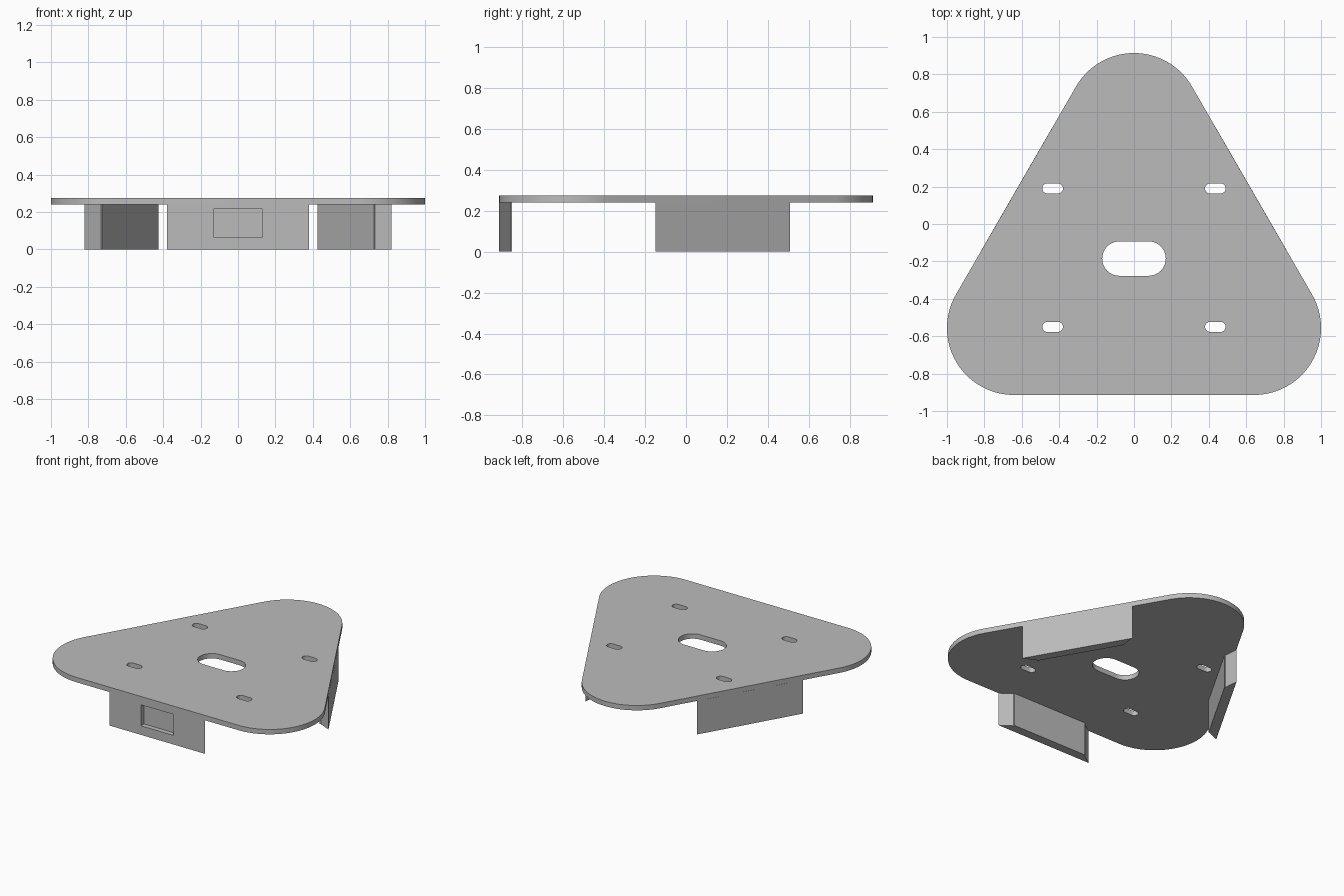
import bpy
import bmesh
from math import pi, cos, sin, radians
from mathutils import Matrix, Vector

default = bpy.data.objects.get("Cube")
if default:
    bpy.data.objects.remove(default, do_unlink=True)

# Proportions
CORNER_R = 0.358
HALF_SIDE = 1 - CORNER_R
BASE_Y = -0.914 + CORNER_R
CENTRE = Vector((0, -0.185, 0))
PLATE_Z, TOP_Z = 0.24, 0.275

grey = bpy.data.materials.new("plain grey")
grey.use_nodes = True
grey.diffuse_color = (0.5, 0.5, 0.5, 1)
grey.node_tree.nodes["Principled BSDF"].inputs["Base Color"].default_value = (0.5, 0.5, 0.5, 1)


def arc(cx, cy, r, start, end, steps):
    """Points along an arc, angles in degrees."""
    return [(cx + r * cos(radians(start + (end - start) * i / steps)),
             cy + r * sin(radians(start + (end - start) * i / steps)))
            for i in range(steps + 1)]


def slot(cx, cy, half, r, steps):
    """Outline of a round-ended slot lying along x."""
    return arc(cx + half, cy, r, -90, 90, steps) + arc(cx - half, cy, r, 90, 270, steps)


def prism(name, loops, z0, z1):
    """Fill an outline, leaving the inner loops as holes, and extrude it."""
    bm = bmesh.new()
    for loop in loops:
        verts = [bm.verts.new((x, y, z0)) for x, y in loop]
        for a, b in zip(verts, verts[1:] + verts[:1]):
            bm.edges.new((a, b))
    bmesh.ops.triangle_fill(bm, edges=bm.edges[:], use_beauty=True)
    out = bmesh.ops.extrude_face_region(bm, geom=bm.faces[:])
    top = [g for g in out["geom"] if isinstance(g, bmesh.types.BMVert)]
    bmesh.ops.translate(bm, verts=top, vec=(0, 0, z1 - z0))
    bmesh.ops.recalc_face_normals(bm, faces=bm.faces[:])
    mesh = bpy.data.meshes.new(name)
    bm.to_mesh(mesh)
    bm.free()
    mesh.materials.append(grey)
    obj = bpy.data.objects.new(name, mesh)
    bpy.context.collection.objects.link(obj)
    return obj


# Rounded triangular plate with a cable slot and four screw slots
outline = (arc(HALF_SIDE, BASE_Y, CORNER_R, -90, 30, 32)
           + arc(0, -BASE_Y, CORNER_R, 30, 150, 32)
           + arc(-HALF_SIDE, BASE_Y, CORNER_R, 150, 270, 32))
holes = [slot(0, CENTRE.y, 0.078, 0.092, 20)]
holes += [slot(x, y, 0.028, 0.027, 12) for x in (-0.435, 0.435) for y in (-0.55, 0.19)]
plate = prism("plate", [outline] + holes, PLATE_Z, TOP_Z)

# Bevelled tabs hanging below each straight edge
half_tab = [(0.38, -0.914), (0.30, -0.857), (0.30, -0.85)]
tab_outline = half_tab + [(-x, y) for x, y in reversed(half_tab)]
tabs = []
for name, turn in (("front_tab", 0), ("left_tab", 120), ("right_tab", 240)):
    tab = prism(name, [tab_outline], 0, PLATE_Z)
    tab.data.transform(Matrix.Translation(CENTRE)
                       @ Matrix.Rotation(radians(turn), 4, "Z")
                       @ Matrix.Translation(-CENTRE))
    tabs.append(tab)

# Shallow rectangular pocket in the front tab
pocket = prism("pocket_cutter", [[(-0.13, -1), (0.13, -1), (0.13, -0.879), (-0.13, -0.879)]],
               0.065, 0.215)
pocket.hide_render = True
cut = tabs[0].modifiers.new("pocket", "BOOLEAN")
cut.operation = "DIFFERENCE"
cut.solver = "EXACT"
cut.object = pocket
bpy.context.view_layer.objects.active = tabs[0]
bpy.ops.object.modifier_apply(modifier=cut.name)
bpy.data.objects.remove(pocket, do_unlink=True)

# Smooth the rounded rims, keeping the flat edges sharp
bpy.ops.object.select_all(action="DESELECT")
plate.select_set(True)
bpy.context.view_layer.objects.active = plate
bpy.ops.object.shade_smooth_by_angle(angle=radians(30))
